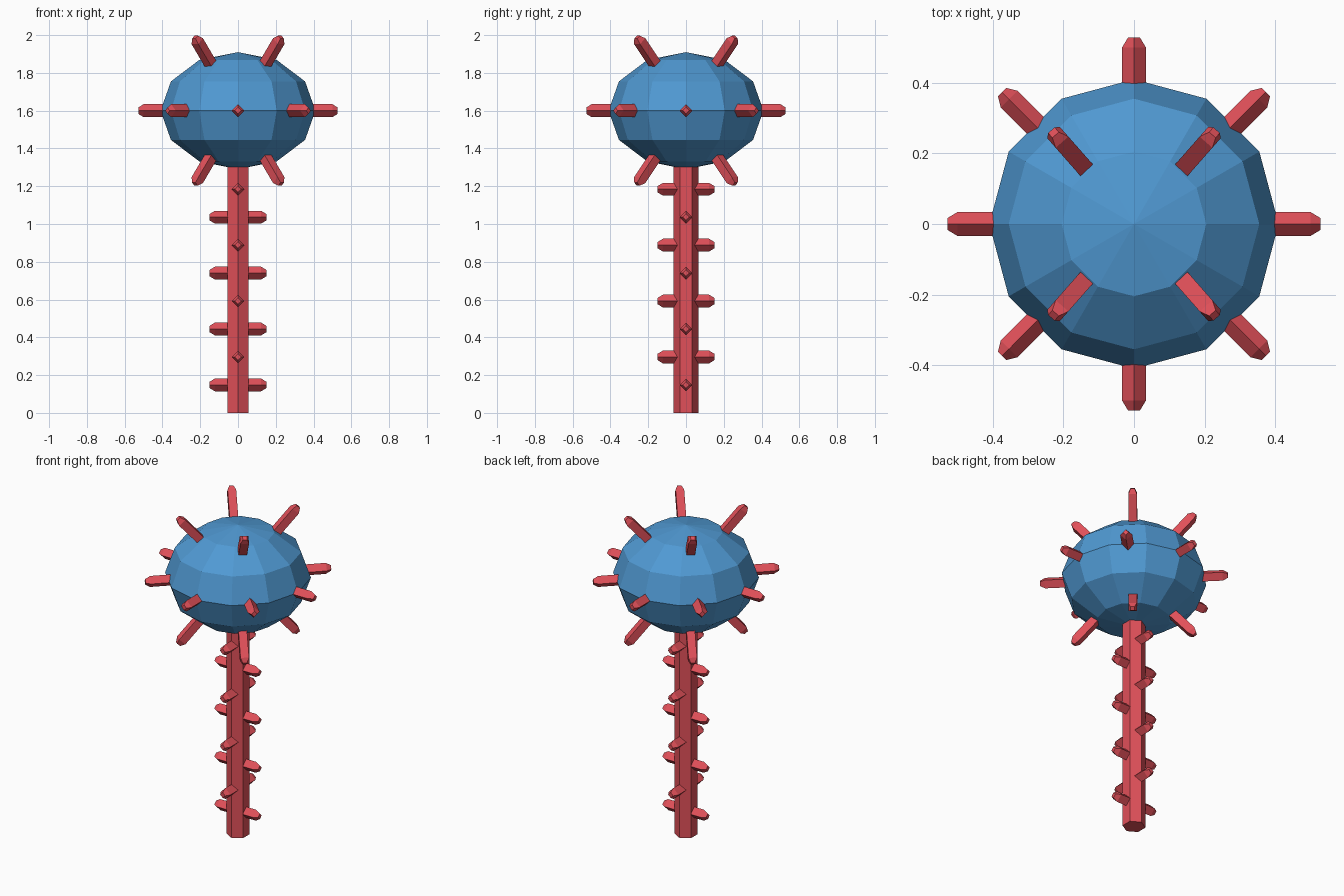
import bpy, bmesh
from math import sin, cos, pi, radians
from mathutils import Vector

if "Cube" in bpy.data.objects:
    bpy.data.objects.remove(bpy.data.objects["Cube"])


def material(name, color):
    m = bpy.data.materials.new(name)
    m.diffuse_color = color
    m.use_nodes = True
    m.node_tree.nodes["Principled BSDF"].inputs["Base Color"].default_value = m.diffuse_color
    return m


RED = material("red", (0.75, 0.08, 0.1, 1))
BLUE = material("blue", (0.08, 0.32, 0.65, 1))


def spike(name, origin, direction, start, end, roll=0.0, r=0.034):
    """Four-sided peg with a blunt tapered tip, pointing along direction."""
    d = Vector(direction).normalized()
    u = d.cross((0, 0, 1)).normalized()
    v = u.cross(d)
    bm = bmesh.new()
    rings = []
    for dist, rad in ((start, r), (end - 0.028, r), (end, r * 0.5)):
        ring = []
        for i in range(4):
            a = roll + i * pi / 2
            ring.append(bm.verts.new(Vector(origin) + d * dist + (u * cos(a) + v * sin(a)) * rad))
        rings.append(ring)
    for lo, hi in zip(rings, rings[1:]):
        for i in range(4):
            bm.faces.new((lo[i], lo[(i + 1) % 4], hi[(i + 1) % 4], hi[i]))
    bm.faces.new(rings[0])
    bm.faces.new(rings[-1])
    bmesh.ops.recalc_face_normals(bm, faces=bm.faces)
    me = bpy.data.meshes.new(name)
    bm.to_mesh(me)
    bm.free()
    me.materials.append(RED)
    bpy.context.collection.objects.link(bpy.data.objects.new(name, me))


# Squashed low-poly head
bpy.ops.mesh.primitive_uv_sphere_add(segments=12, ring_count=6, radius=0.41, location=(0, 0, 1.6))
head = bpy.context.object
head.name = "head"
head.scale.z = 0.31 / 0.41
head.data.materials.append(BLUE)

# Hexagonal handle
bpy.ops.mesh.primitive_cylinder_add(vertices=6, radius=0.065, depth=1.35, location=(0, 0, 0.675))
handle = bpy.context.object
handle.name = "handle"
handle.data.materials.append(RED)

# Handle pegs, alternating between x and y pairs
for i in range(8):
    for s in (-1, 1):
        direction = (s, 0, 0) if i % 2 == 0 else (0, s, 0)
        spike("handle_spike", (0, 0, 0.148 * (i + 1)), direction, 0.03, 0.15)

# Spikes round the equator of the head
for i in range(8):
    a = i * pi / 4
    spike("equator_spike", (0, 0, 1.6), (cos(a), sin(a), 0), 0.34, 0.528)

# Slanted spikes above and below
for sx in (-1, 1):
    for sy in (-1, 1):
        for sz in (-1, 1):
            spike("slanted_spike", (0, 0, 1.6), (0.44 * sx, 0.5 * sy, 0.75 * sz), 0.28, 0.52, radians(45))
